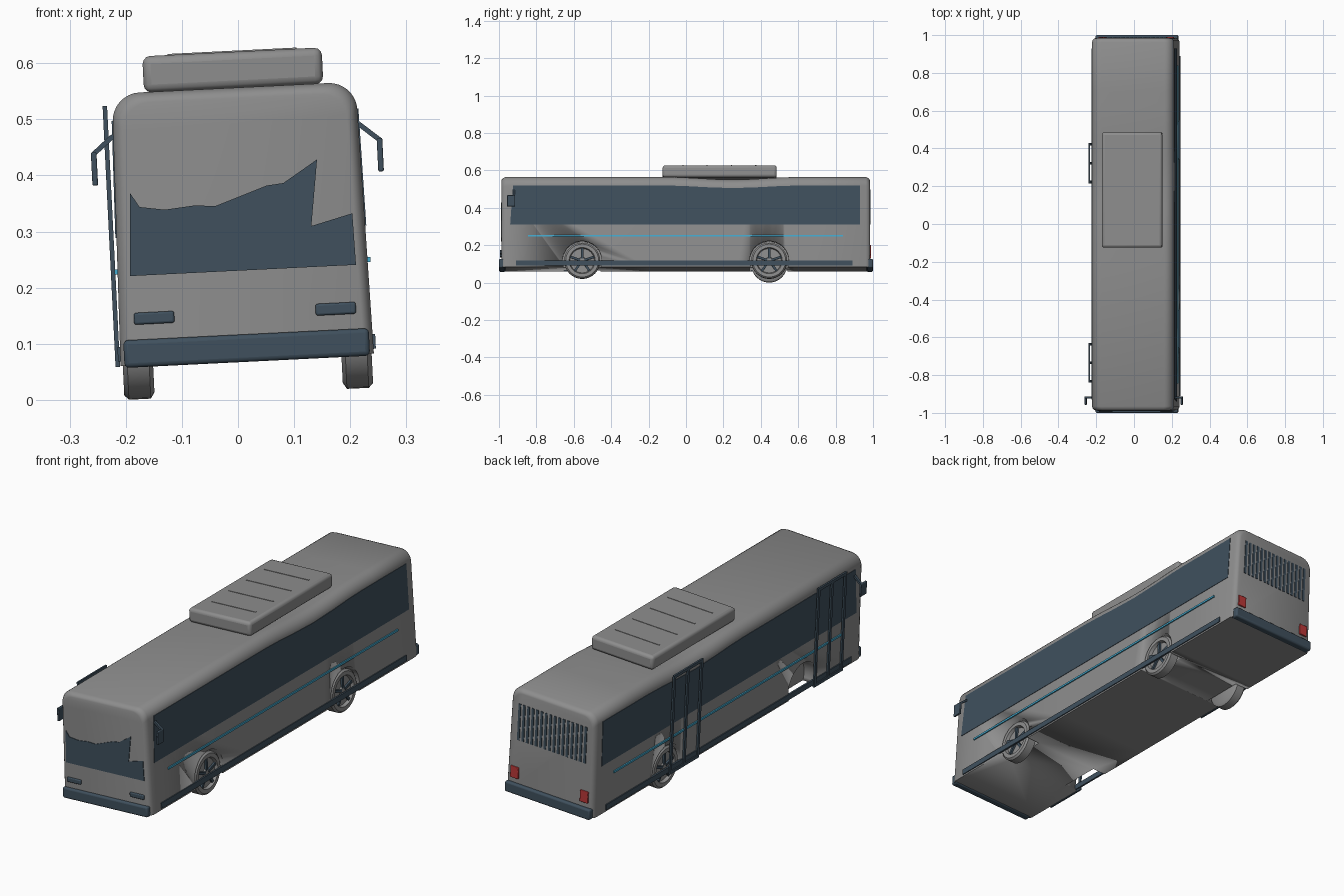
import bpy, bmesh, math
from mathutils import Matrix, Vector

if "Cube" in bpy.data.objects:
    bpy.data.objects.remove(bpy.data.objects["Cube"])
parts = []


def material(name, rgb):
    m = bpy.data.materials.new(name)
    m.use_nodes = True
    m.diffuse_color = (*rgb, 1)
    m.node_tree.nodes["Principled BSDF"].inputs["Base Color"].default_value = (*rgb, 1)
    return m


GREY = material("body grey", (0.27, 0.27, 0.27))
DARK = material("dark slate", (0.05, 0.08, 0.11))
CYAN = material("stripe cyan", (0.06, 0.42, 0.65))
RED = material("lamp red", (0.5, 0.04, 0.04))


def add(name, bm, mat, bevel=0, smooth=True):
    bmesh.ops.recalc_face_normals(bm, faces=bm.faces)
    me = bpy.data.meshes.new(name)
    bm.to_mesh(me)
    bm.free()
    me.materials.append(mat)
    ob = bpy.data.objects.new(name, me)
    bpy.context.collection.objects.link(ob)
    if bevel:
        mod = ob.modifiers.new("rounding", "BEVEL")
        mod.width, mod.segments = bevel, 3
    if smooth:
        bpy.ops.object.select_all(action="DESELECT")
        ob.select_set(True)
        bpy.context.view_layer.objects.active = ob
        bpy.ops.object.shade_smooth_by_angle(angle=math.radians(35))
    parts.append(ob)
    return ob


def box_into(bm, x, y, z):
    lo, hi = zip(x, y, z)
    size = [b - a for a, b in zip(lo, hi)]
    mid = [(a + b) / 2 for a, b in zip(lo, hi)]
    bmesh.ops.create_cube(bm, size=1, matrix=Matrix.Translation(mid) @ Matrix.Diagonal((*size, 1)))


def box(name, x, y, z, mat, bevel=0):
    bm = bmesh.new()
    box_into(bm, x, y, z)
    return add(name, bm, mat, bevel, smooth=bool(bevel))


def prism(name, pts, place, depth, mat):
    """Flat outline, mapped into space and thickened."""
    bm = bmesh.new()
    f = bm.faces.new([bm.verts.new(place(a, b)) for a, b in pts])
    ext = bmesh.ops.extrude_face_region(bm, geom=[f])["geom"]
    bmesh.ops.translate(bm, vec=depth, verts=[v for v in ext if isinstance(v, bmesh.types.BMVert)])
    return add(name, bm, mat, smooth=False)


# Body shell: rounded cross-section lofted along the length
BASE, ROOF, R = 0.072, 0.557, 0.05


def half_width(z):
    return 0.226 - 0.018 * (z - BASE)


def sag(y):
    t = (y - 0.25) / 0.36
    return 0.014 * math.cos(t * math.pi / 2) ** 2 if abs(t) < 1 else 0


def section(y, inset):
    top = ROOF - sag(y) - inset
    right = [(half_width(BASE) - inset, BASE)]
    for i in range(9):
        a = math.radians(90 * i / 8)
        z = top - R + R * math.sin(a)
        right.append((half_width(top - R) - inset - R + R * math.cos(a), z))
    return [(x, y, z) for x, z in right + [(-x, z) for x, z in reversed(right)]]


stations = [(-0.987, 0.018), (-0.984, 0.011), (-0.977, 0.005), (-0.965, 0)]
stations += [(-0.2 + 0.06 * i, 0) for i in range(16)]
stations += [(0.962, 0), (0.974, 0.005), (0.981, 0.011), (0.984, 0.018)]
bm = bmesh.new()
rings = [[bm.verts.new(p) for p in section(y, i)] for y, i in stations]
for a, b in zip(rings, rings[1:]):
    for k in range(len(a)):
        j = (k + 1) % len(a)
        bm.faces.new((a[k], a[j], b[j], b[k]))
bm.faces.new(rings[0])
bm.faces.new(rings[-1])
body = add("body", bm, GREY)

# Wheel arches cut out of the shell
AXLES, HUB_Z, TYRE_R = (-0.555, 0.445), 0.107, 0.096
bm = bmesh.new()
for y in AXLES:
    for s in (-1, 1):
        m = Matrix.Translation((s * 0.205, y, HUB_Z)) @ Matrix.Rotation(math.pi / 2, 4, "Y")
        bmesh.ops.create_cone(bm, cap_ends=True, segments=32, radius1=0.105, radius2=0.105, depth=0.09, matrix=m)
cutter = add("arch_cutter", bm, GREY)
cutter.hide_render = True
mod = body.modifiers.new("arches", "BOOLEAN")
mod.operation, mod.object, mod.solver = "DIFFERENCE", cutter, "EXACT"
bpy.context.view_layer.objects.active = body
bpy.ops.object.modifier_apply(modifier=mod.name)
parts.remove(cutter)
bpy.data.objects.remove(cutter)


# Wheels: turned profile with a dished face and five dark spokes
def wheel(name, s, y):
    profile = [(0, 0.168), (0.085, 0.168), (TYRE_R, 0.175), (TYRE_R, 0.214), (0.088, 0.222),
               (0.07, 0.222), (0.065, 0.208), (0.02, 0.208), (0.016, 0.215), (0, 0.215)]
    bm = bmesh.new()
    vs = [bm.verts.new((s * x, y, HUB_Z + r)) for r, x in profile]
    edges = [bm.edges.new(p) for p in zip(vs, vs[1:])]
    bmesh.ops.spin(bm, geom=vs + edges, cent=(0, y, HUB_Z), axis=(1, 0, 0), angle=math.tau, steps=32)
    bmesh.ops.remove_doubles(bm, verts=bm.verts, dist=0.0002)
    add(name, bm, GREY)
    bm = bmesh.new()
    for i in range(5):
        old = set(bm.verts)
        box_into(bm, (s * 0.212 - 0.005, s * 0.212 + 0.005), (-0.006, 0.006), (0.012, 0.067))
        turn = Matrix.Translation((0, y, HUB_Z)) @ Matrix.Rotation(math.tau * i / 5, 4, "X")
        bmesh.ops.transform(bm, matrix=turn, verts=[v for v in bm.verts if v not in old])
    add(name + "_spokes", bm, DARK, smooth=False)


wheel("front_left_wheel", 1, AXLES[0])
wheel("rear_left_wheel", 1, AXLES[1])
wheel("rear_right_wheel", -1, AXLES[1])

# Side glazing, stripes, skirts and mirrors on both sides
for s, side in ((1, "left"), (-1, "right")):
    def on_side(y, z):
        return (s * (half_width(z) - 0.003), y, z)
    top = [(y, 0.509 - sag(y)) for y in (0.93, 0.6, 0.5, 0.4, 0.25, 0.1, 0, -0.1, -0.925)]
    prism(side + "_windows", [(-0.94, 0.3), (0.93, 0.3)] + top, on_side, (s * 0.005, 0, 0), DARK)
    box(side + "_stripe", sorted((s * 0.22, s * 0.2285)), (-0.845, 0.84), (0.235, 0.244), CYAN)
    box(side + "_skirt", sorted((s * 0.222, s * 0.23)), (-0.91, 0.89), (0.08, 0.106), DARK)
    arm = [(0.218, 0.477), (0.25, 0.45), (0.26, 0.453), (0.222, 0.485)]
    prism(side + "_mirror_arm", arm, lambda x, z: (s * x, -0.925, z), (0, 0.012, 0), DARK)
    box(side + "_mirror", sorted((s * 0.25, s * 0.26)), (-0.957, -0.913), (0.395, 0.455), DARK, 0.003)
    box(side + "_headlight", sorted((s * 0.126, s * 0.198)), (-0.995, -0.98), (0.144, 0.165), DARK, 0.004)
    box(side + "_tail_lamp", sorted((s * 0.158, s * 0.2)), (0.975, 0.99), (0.138, 0.192), RED, 0.003)

# Door frames on the right side
for name, y0, y1 in (("front_door", -0.84, -0.63), ("rear_door", 0.215, 0.43)):
    bm = bmesh.new()
    x, mid, w = (-0.235, -0.227), (y0 + y1) / 2, 0.014
    for y in (y0, mid - w / 2, y1 - w):
        box_into(bm, x, (y, y + w), (0.07, 0.536))
    for z in (0.07, 0.522):
        box_into(bm, x, (y0, y1), (z, z + w))
    add(name + "_frame", bm, DARK, smooth=False)

# Windscreen with its uneven upper edge
screen = [(-0.201, 0.231), (0.202, 0.231), (0.2, 0.323), (0.126, 0.304), (0.142, 0.422),
          (0.08, 0.383), (0.05, 0.38), (-0.043, 0.348), (-0.08, 0.351), (-0.133, 0.346),
          (-0.178, 0.353), (-0.194, 0.379)]
prism("windscreen", screen, lambda x, z: (x, -0.984, z), (0, -0.006, 0), DARK)

# Slatted rear window
bm = bmesh.new()
for i in range(16):
    x = -0.178 + 0.0227 * i
    box_into(bm, (x, x + 0.012), (0.98, 0.987), (0.32, 0.49))
add("rear_window", bm, DARK, smooth=False)

# Bumpers and roof unit
box("front_bumper", (-0.219, 0.219), (-1, -0.965), (0.068, 0.117), DARK, 0.008)
box("rear_bumper", (-0.219, 0.219), (0.965, 1), (0.068, 0.117), DARK, 0.008)
box("roof_unit", (-0.16, 0.16), (-0.125, 0.485), (0.556, 0.621), GREY, 0.014)
for i in range(4):
    y = -0.02 + 0.13 * i
    box("roof_unit_rib", (-0.115, 0.115), (y, y + 0.006), (0.618, 0.623), GREY)

# Whole vehicle leans slightly to its right
lean = Matrix.Translation((0.02, 0, 0)) @ Matrix.Rotation(math.radians(-2.85), 4, "Y")
for ob in parts:
    ob.data.transform(lean)
